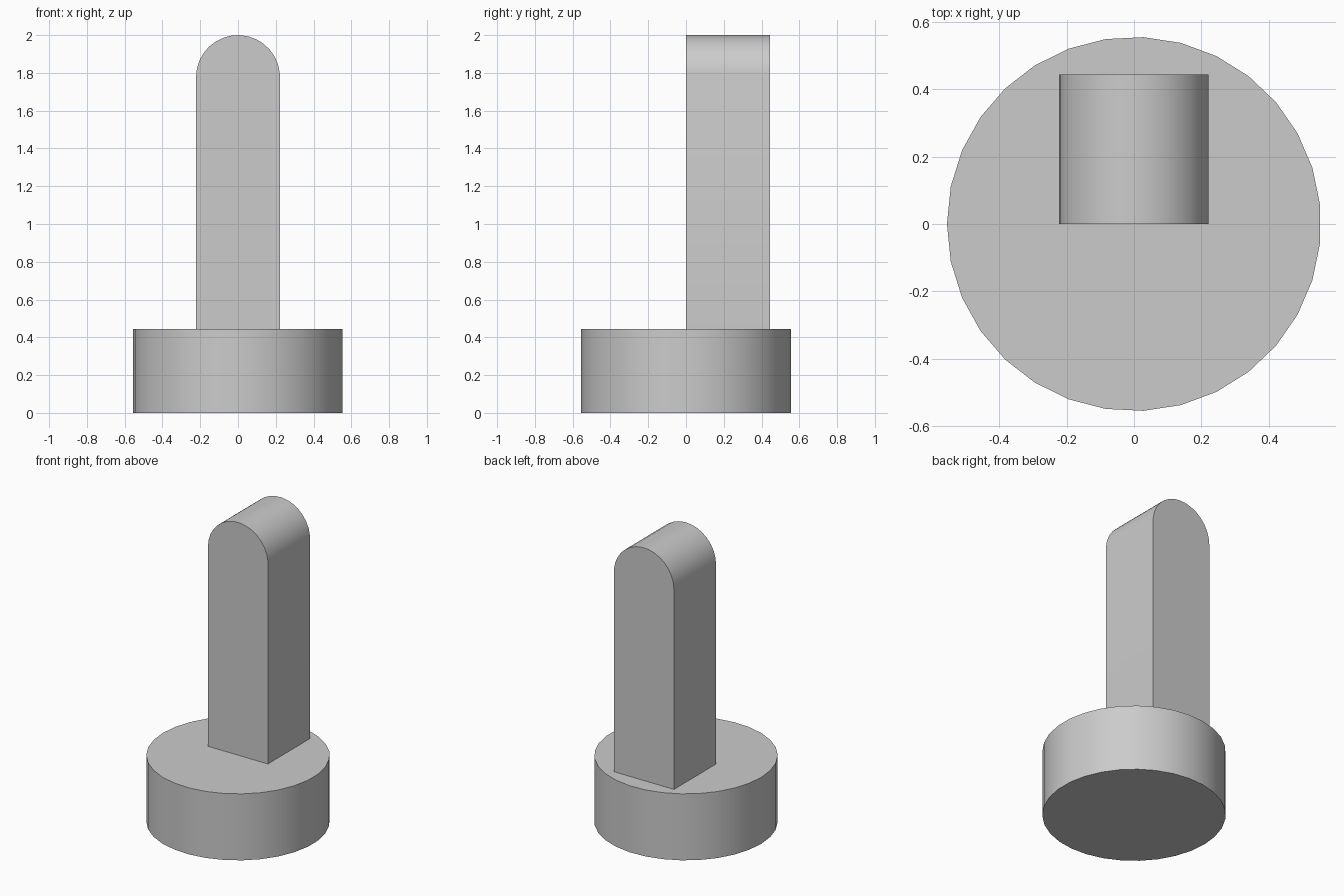
import bpy
import bmesh
from math import cos, sin, pi, radians

cube = bpy.data.objects.get("Cube")
if cube:
    bpy.data.objects.remove(cube, do_unlink=True)

SIDES = 31
UNIT = 2 / 9  # half width of the post

grey = bpy.data.materials.new("plain grey")
grey.use_nodes = True
COLOUR = (0.6, 0.6, 0.6, 1)
grey.diffuse_color = COLOUR
grey.node_tree.nodes["Principled BSDF"].inputs["Base Color"].default_value = COLOUR


def arc(radius, count):
    """Points of a regular polygon, clockwise from the -x corner."""
    angles = [pi - 2 * pi * k / SIDES for k in range(count)]
    return [(radius * cos(a), radius * sin(a)) for a in angles]


def extruded(name, points, offset):
    """Extrude a flat outline into a closed solid."""
    bm = bmesh.new()
    face = bm.faces.new([bm.verts.new(p) for p in points])
    result = bmesh.ops.extrude_face_region(bm, geom=[face], use_keep_orig=True)
    moved = [v for v in result["geom"] if isinstance(v, bmesh.types.BMVert)]
    bmesh.ops.translate(bm, verts=moved, vec=offset)
    bmesh.ops.recalc_face_normals(bm, faces=bm.faces)
    mesh = bpy.data.meshes.new(name)
    bm.to_mesh(mesh)
    bm.free()
    mesh.materials.append(grey)
    obj = bpy.data.objects.new(name, mesh)
    bpy.context.collection.objects.link(obj)
    bpy.ops.object.select_all(action="DESELECT")
    obj.select_set(True)
    bpy.context.view_layer.objects.active = obj
    bpy.ops.object.shade_smooth_by_angle(angle=radians(30))
    return obj


# Round base
base_height = 2 * UNIT
extruded("round_base", [(x, y, 0) for x, y in arc(2.5 * UNIT, SIDES)], (0, 0, base_height))

# Upright post with a rounded top, set behind the centre line
top = arc(UNIT, SIDES // 2 + 1)
outline = [(x, 0, 2 - UNIT + z) for x, z in top]
outline += [(top[-1][0], 0, base_height), (top[0][0], 0, base_height)]
extruded("rounded_post", outline, (0, 2 * UNIT, 0))
